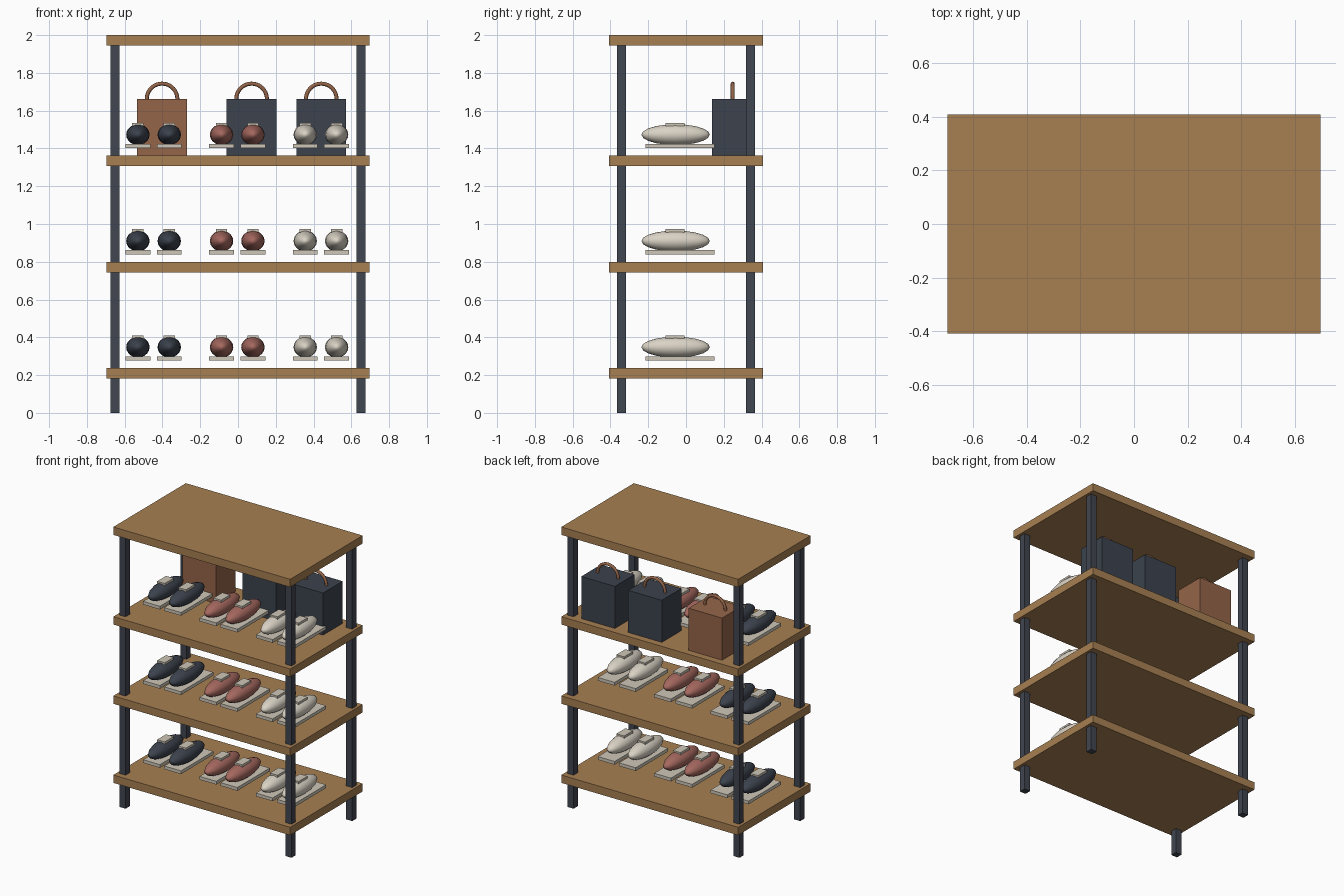
import bpy
from math import pi, cos, sin

cube = bpy.data.objects.get("Cube")
if cube:
    bpy.data.objects.remove(cube, do_unlink=True)


def material(name, rgb):
    m = bpy.data.materials.new(name)
    m.use_nodes = True
    m.diffuse_color = (*rgb, 1)
    m.node_tree.nodes["Principled BSDF"].inputs["Base Color"].default_value = (*rgb, 1)
    return m


wood = material("oak wood", (0.39, 0.215, 0.085))
metal = material("dark metal", (0.052, 0.061, 0.08))
navy = material("navy", (0.045, 0.055, 0.075))
rose = material("dusty rose", (0.38, 0.14, 0.115))
cream = material("cream", (0.70, 0.65, 0.56))
sole_mat = material("sole beige", (0.62, 0.57, 0.48))
leather = material("brown leather", (0.30, 0.13, 0.067))


def finish(name, mat):
    ob = bpy.context.object
    ob.name = name
    ob.data.materials.append(mat)
    return ob


def box(name, mat, center, size):
    bpy.ops.mesh.primitive_cube_add(size=1, location=center)
    ob = finish(name, mat)
    ob.scale = size
    return ob


def shoe(side, x, floor, mat):
    # flat sole, rounded body and a small tongue plate on top
    box(side + "_sole", sole_mat, (x, -0.032, floor + 0.05), (0.132, 0.364, 0.023))
    bpy.ops.mesh.primitive_uv_sphere_add(segments=16, ring_count=10, radius=1,
                                         location=(x, -0.055, floor + 0.11))
    body = finish(side + "_shoe_body", mat)
    body.scale = (0.062, 0.181, 0.055)
    bpy.ops.object.shade_smooth()
    box(side + "_shoe_tongue", sole_mat, (x, -0.058, floor + 0.163), (0.06, 0.1, 0.02))


def bag(x, floor, mat):
    y, height = 0.247, 0.299
    box("bag_body", mat, (x, y, floor + height / 2), (0.264, 0.22, height))
    # arched handle whose ends sink into the bag
    curve = bpy.data.curves.new("bag_handle", "CURVE")
    curve.dimensions = "3D"
    curve.bevel_depth = 0.0105
    curve.bevel_resolution = 2
    curve.use_fill_caps = True
    path = curve.splines.new("POLY")
    steps = 20
    path.points.add(steps)
    for i, p in enumerate(path.points):
        a = -0.1 + (pi + 0.2) * i / steps
        p.co = (0.081 * cos(a), 0, 0.081 * sin(a), 1)
    path.use_smooth = True
    curve.materials.append(leather)
    handle = bpy.data.objects.new("bag_handle", curve)
    handle.location = (x, y, floor + height)
    bpy.context.collection.objects.link(handle)


# shelf boards and corner posts
thickness = 0.056
tops = (0.238, 0.8, 1.363, 2.0)
for top in tops:
    box("shelf_board", wood, (0, 0, top - thickness / 2), (1.39, 0.814, thickness))
for sx in (-1, 1):
    for sy in (-1, 1):
        box("corner_post", metal, (sx * 0.652, sy * 0.341, 0.98), (0.047, 0.047, 1.96))

# three pairs of shoes on each of the lower shelves
for floor in tops[:3]:
    for x, mat in ((-0.447, navy), (-0.004, rose), (0.439, cream)):
        shoe("right", x - 0.083, floor, mat)
        shoe("left", x + 0.083, floor, mat)

# bags along the back of the third shelf
for x, mat in ((-0.402, leather), (0.072, navy), (0.441, navy)):
    bag(x, tops[2], mat)
